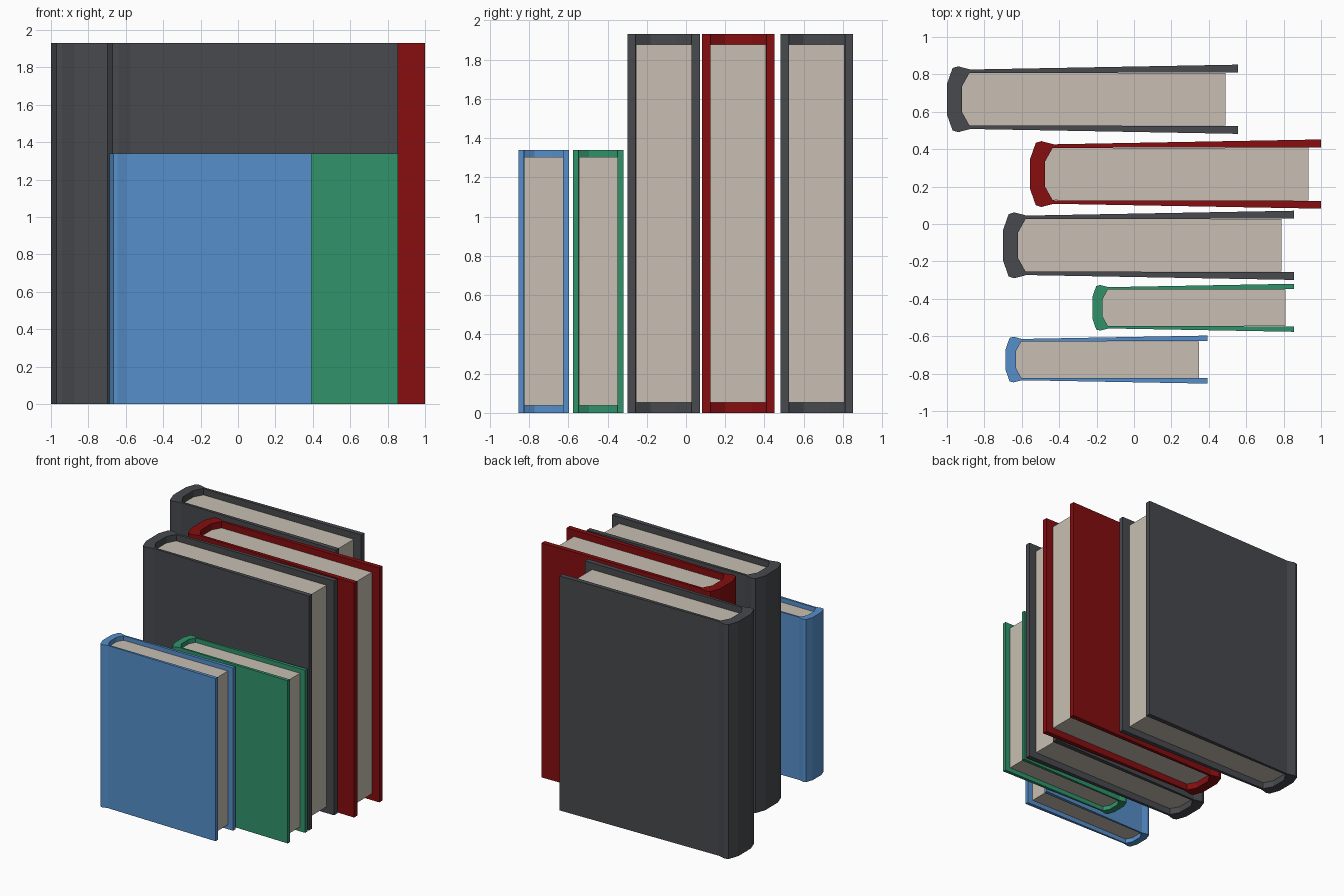
import bpy, bmesh

if "Cube" in bpy.data.objects:
    bpy.data.objects.remove(bpy.data.objects["Cube"])

# Half profiles of the large book (x from spine to fore-edge, y above its centre line)
COVER_OUT = [(0, .082), (.03, .167), (.06, .176), (.125, .159), (1.555, .185)]
COVER_IN = [(1.555, .143), (.12, .14), (.08, .068)]
PAGES = [(.08, .068), (.12, .14), (1.488, .141)]
HEIGHT, RECESS = 1.93, .053


def material(name, rgb):
    m = bpy.data.materials.new(name)
    m.diffuse_color = (*rgb, 1)
    m.use_nodes = True
    m.node_tree.nodes["Principled BSDF"].inputs["Base Color"].default_value = m.diffuse_color
    return m


def mirrored(half):
    return half + [(x, -y) for x, y in reversed(half)]


def prism(name, outline, z0, z1, mat, loc, scale):
    """Extrude a flat outline straight up."""
    bm = bmesh.new()
    face = bm.faces.new([bm.verts.new((x, y, z0)) for x, y in outline])
    top = bmesh.ops.extrude_face_region(bm, geom=[face])["geom"]
    bmesh.ops.translate(bm, vec=(0, 0, z1 - z0),
                        verts=[v for v in top if isinstance(v, bmesh.types.BMVert)])
    bmesh.ops.scale(bm, vec=(scale, scale, scale), verts=bm.verts)
    bmesh.ops.recalc_face_normals(bm, faces=bm.faces)
    me = bpy.data.meshes.new(name)
    bm.to_mesh(me)
    bm.free()
    me.materials.append(mat)
    ob = bpy.data.objects.new(name, me)
    ob.location = loc
    bpy.context.collection.objects.link(ob)


paper = material("paper", (.58, .52, .445))
dark = material("dark_grey", (.063, .067, .075))
red = material("red", (.24, .004, .005))
green = material("green", (.03, .29, .147))
blue = material("blue", (.093, .275, .597))

# Closed cover loop: the outside of both boards, then back along the inside
half = COVER_OUT + COVER_IN
lower_out = [(x, -y) for x, y in COVER_OUT]
lower_in = [(x, -y) for x, y in COVER_IN]
cover = COVER_OUT[::1] + COVER_IN + lower_in[::-1] + lower_out[::-1]

# name, cloth, spine x, centre y, scale
BOOKS = [
    ("back_dark_book", dark, -1.0, .667, 1),
    ("red_book", red, -.555, .267, 1),
    ("middle_dark_book", dark, -.70, -.114, 1),
    ("green_book", green, -.223, -.448, .694),
    ("blue_book", blue, -.686, -.725, .694),
]
for name, cloth, x, y, s in BOOKS:
    prism(name + "_cover", cover, 0, HEIGHT, cloth, (x, y, 0), s)
    prism(name + "_pages", mirrored(PAGES), RECESS, HEIGHT - RECESS, paper, (x, y, 0), s)
